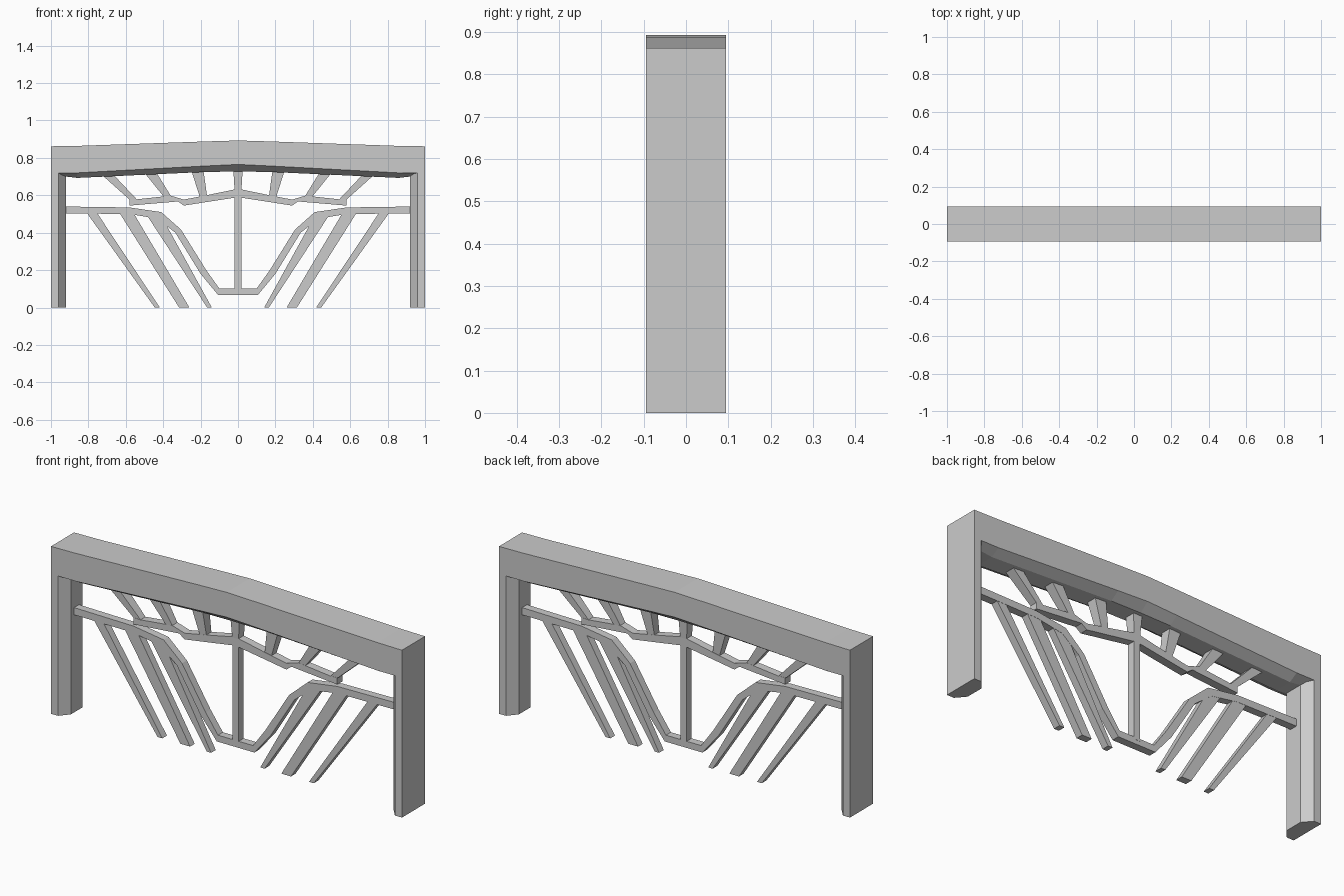
import bpy, bmesh

if "Cube" in bpy.data.objects:
    bpy.data.objects.remove(bpy.data.objects["Cube"])


def finish(name, bm):
    bmesh.ops.recalc_face_normals(bm, faces=bm.faces)
    me = bpy.data.meshes.new(name)
    bm.to_mesh(me)
    bm.free()
    ob = bpy.data.objects.new(name, me)
    bpy.context.collection.objects.link(ob)
    return ob


def loft(name, rings):
    """Closed solid through a row of equal-sized rings."""
    bm = bmesh.new()
    vs = [[bm.verts.new(p) for p in r] for r in rings]
    n = len(rings[0])
    for a, b in zip(vs, vs[1:]):
        for i in range(n):
            j = (i + 1) % n
            bm.faces.new((a[i], a[j], b[j], b[i]))
    bm.faces.new(vs[0])
    bm.faces.new(vs[-1])
    return finish(name, bm)


def mirror(ob):
    ob.modifiers.new("mirror", 'MIRROR').use_axis[0] = True
    return ob


def prism(name, pts, depth):
    """Front-view outline (x, z) given thickness along y."""
    return loft(name, [[(x, y, z) for x, z in pts] for y in (-depth / 2, depth / 2)])


def strut(name, x0, x1, z_top, x2, x3, z_bot, d_top, d_bot):
    """Slanted bar from a top span to a bottom span."""
    def ring(a, b, z, d):
        return [(a, -d / 2, z), (b, -d / 2, z), (b, d / 2, z), (a, d / 2, z)]
    return loft(name, [ring(x0, x1, z_top, d_top), ring(x2, x3, z_bot, d_bot)])


D, C = 0.094, 0.047   # half depth, half width of inner flat

# posts with chamfered inner edges
post = [(1, -D), (0.96, -D), (0.92, -C), (0.92, C), (0.96, D), (1, D)]
mirror(loft("post", [[(x, y, z) for x, y in post] for z in (0, 0.73)]))

# header beam, slightly arched with chamfered underside: x, top, edge, underside
half = [(1, 0.862, 0.72, 0.71), (0.86, 0.864, 0.72, 0.693),
        (0.17, 0.888, 0.757, 0.725), (0, 0.893, 0.765, 0.727)]
stations = [(-x, t, e, u) for x, t, e, u in half] + half[-2::-1]
loft("header_beam", [[(x, -D, t), (x, -D, e), (x, -C, u),
                      (x, C, u), (x, D, e), (x, D, t)] for x, t, e, u in stations])

# lower curved rail
upper = [(-0.93, 0.54), (-0.58, 0.535), (-0.41, 0.51), (-0.305, 0.417),
         (-0.17, 0.2), (-0.10, 0.102), (0, 0.102)]
lower = [(-0.93, 0.503), (-0.58, 0.50), (-0.43, 0.475), (-0.335, 0.40),
         (-0.20, 0.18), (-0.107, 0.068), (0, 0.068)]
rail = [[(x, -0.02, z), (x, 0.02, z), (a, 0.02, b), (a, -0.02, b)]
        for (x, z), (a, b) in zip(upper, lower)]
loft("lower_rail", rail + [[(-x, y, z) for x, y, z in r] for r in rail[-2::-1]])

# slanted lower bars
for s in [(-0.81, -0.755, 0.508, -0.445, -0.418, 0),
          (-0.635, -0.56, 0.508, -0.315, -0.26, 0),
          (-0.485, -0.41, 0.49, -0.165, -0.14, 0)]:
    mirror(strut("lower_bar", *s, 0.038, 0.038))

# central upright
strut("centre_upright", -0.018, 0.018, 0.62, -0.018, 0.018, 0.09, 0.042, 0.042)

# upper bracket rail
bracket = [(-0.58, 0.545), (-0.32, 0.567), (-0.29, 0.545), (0, 0.59), (0, 0.635),
           (-0.17, 0.60), (-0.29, 0.577), (-0.36, 0.598), (-0.545, 0.578), (-0.58, 0.58)]
mirror(prism("bracket_rail", bracket, 0.042))

# upper struts joining bracket and beam
for s in [(-0.74, -0.675, 0.72, -0.58, -0.54, 0.577),
          (-0.50, -0.435, 0.72, -0.395, -0.355, 0.59),
          (-0.25, -0.185, 0.735, -0.205, -0.165, 0.593)]:
    mirror(strut("upper_strut", *s, 0.055, 0.04))
strut("centre_strut", -0.025, 0.025, 0.74, -0.018, 0.018, 0.62, 0.055, 0.041)
